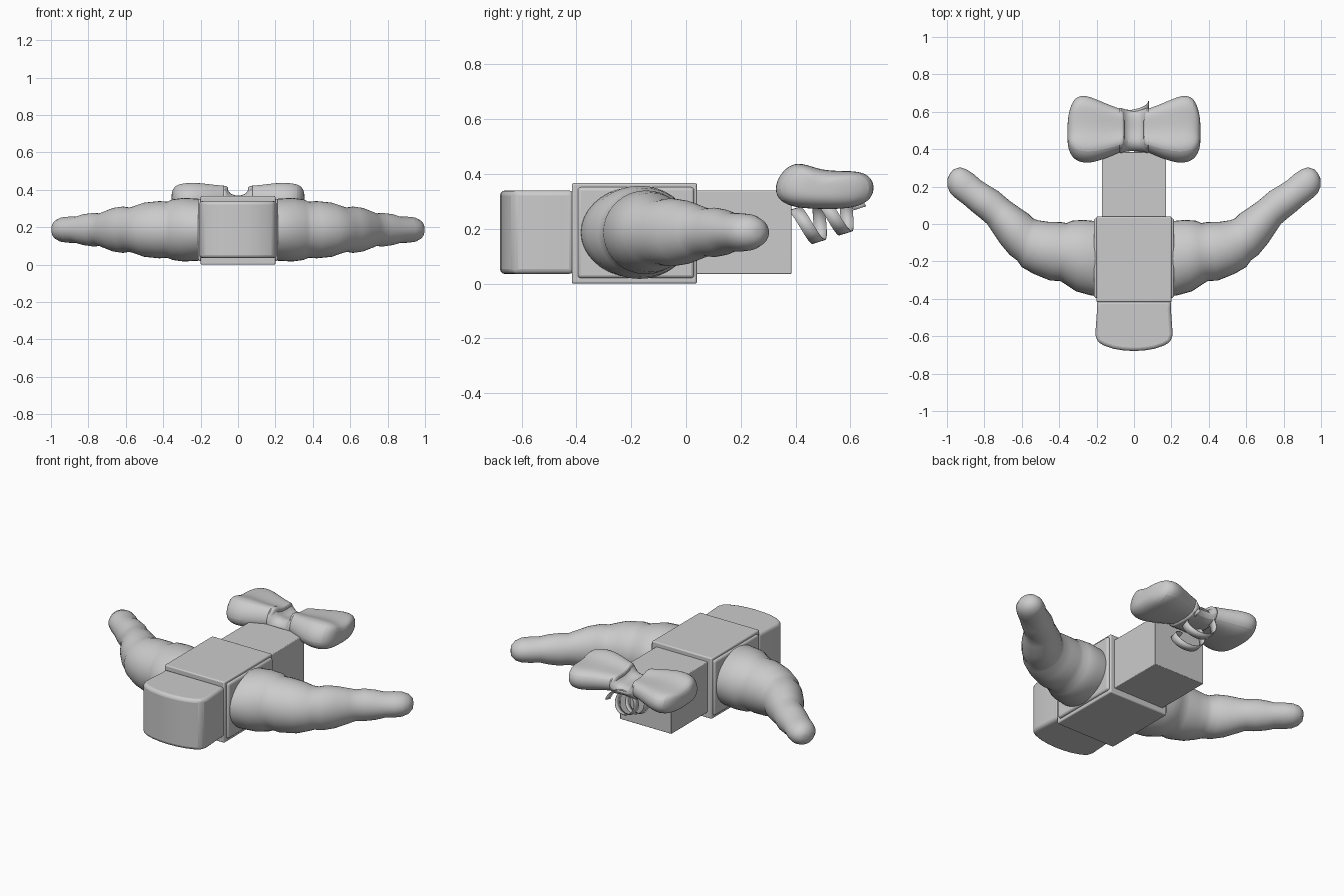
import bpy, bmesh, math
from mathutils import Vector


def finish(name, bm, bevel=0, subdiv=0, angle=40):
    bmesh.ops.recalc_face_normals(bm, faces=bm.faces)
    me = bpy.data.meshes.new(name)
    bm.to_mesh(me)
    bm.free()
    ob = bpy.data.objects.new(name, me)
    bpy.context.collection.objects.link(ob)
    if bevel:
        m = ob.modifiers.new("bevel", 'BEVEL')
        m.width, m.segments, m.limit_method = bevel, 3, 'ANGLE'
    if subdiv:
        m = ob.modifiers.new("subdivision", 'SUBSURF')
        m.levels = m.render_levels = subdiv
    bpy.ops.object.select_all(action='DESELECT')
    bpy.context.view_layer.objects.active = ob
    ob.select_set(True)
    bpy.ops.object.shade_smooth_by_angle(angle=math.radians(angle))
    return ob


def loft(name, rings, closed=True, caps=True, **kw):
    bm = bmesh.new()
    vs = [[bm.verts.new(p) for p in r] for r in rings]
    n = len(vs[0])
    for a, b in zip(vs, vs[1:]):
        for i in range(n if closed else n - 1):
            j = (i + 1) % n
            bm.faces.new((a[i], a[j], b[j], b[i]))
    if caps:
        bm.faces.new(vs[0])
        bm.faces.new(vs[-1])
    return finish(name, bm, **kw)


def box(name, x, y0, y1, z0, z1, bevel):
    pts = [(-x, y0), (x, y0), (x, y1), (-x, y1)]
    return loft(name, [[(a, b, z) for a, b in pts] for z in (z0, z1)], bevel=bevel)


# Central body with slightly proud side panels, and rear block
box("body", 0.2, -0.417, 0.04, 0.0, 0.367, 0.007)
box("side_panels", 0.214, -0.395, 0.03, 0.02, 0.352, 0.012)
box("rear_block", 0.172, 0.03, 0.385, 0.035, 0.34, 0.004)

# Rounded front block, extruded from its plan outline
half = [(0.2, -0.41), (0.197, -0.45), (0.207, -0.59), (0.195, -0.63),
        (0.16, -0.65), (0.11, -0.667), (0.055, -0.676)]
plan = half + [(0, -0.679)] + [(-x, y) for x, y in reversed(half)]
loft("front_block", [[(x, y, z) for x, y in plan] for z in (0.035, 0.34)],
     bevel=0.018)

# Lumpy curved arms: front edge point, rear edge point, half height of each ring
arm = [(0.18, -0.388, 0.17, 0.01, 0.155), (0.23, -0.382, 0.20, 0.015, 0.166),
       (0.31, -0.36, 0.27, 0.022, 0.17), (0.37, -0.32, 0.33, 0.018, 0.162),
       (0.395, -0.305, 0.36, 0.005, 0.15), (0.45, -0.302, 0.39, 0.01, 0.153),
       (0.54, -0.265, 0.46, 0.012, 0.145), (0.60, -0.23, 0.515, 0.02, 0.125),
       (0.625, -0.195, 0.54, 0.03, 0.119), (0.665, -0.165, 0.565, 0.055, 0.124),
       (0.715, -0.105, 0.61, 0.085, 0.117), (0.765, -0.03, 0.66, 0.12, 0.097),
       (0.785, 0.0, 0.69, 0.145, 0.087), (0.82, 0.03, 0.725, 0.175, 0.09),
       (0.87, 0.07, 0.775, 0.205, 0.083), (0.91, 0.105, 0.815, 0.23, 0.07),
       (0.95, 0.135, 0.855, 0.265, 0.07), (0.982, 0.165, 0.895, 0.292, 0.066),
       (0.998, 0.2, 0.93, 0.303, 0.053), (0.998, 0.24, 0.965, 0.292, 0.03),
       (0.99, 0.258, 0.98, 0.275, 0.01)]

# Bow lobe profile (y, z fractions), and sections (x, y0, y1, z0, z1)
bean = [(0, .42), (.05, .75), (.18, 1), (.32, .97), (.47, .84), (.68, .82),
        (.86, .82), (.97, .68), (1, .42), (.94, .15), (.75, 0), (.45, 0),
        (.2, .03), (.05, .17)]
lobe = [(0.05, .39, .61, .30, .422), (0.065, .385, .615, .297, .424),
        (0.13, .355, .64, .29, .43), (0.20, .328, .67, .277, .440),
        (0.26, .318, .695, .27, .442), (0.32, .335, .685, .275, .435),
        (0.35, .39, .60, .30, .41), (0.356, .44, .53, .33, .37)]


def bean_ring(x, y0, y1, z0, z1):
    return [(x, y0 + u * (y1 - y0), z0 + v * (z1 - z0)) for u, v in bean]


for s, side in ((1, "right"), (-1, "left")):
    rings = []
    for x0, y0, x1, y1, h in arm:
        c = Vector(((x0 + x1) / 2 * s, (y0 + y1) / 2, 0.187))
        d = Vector(((x1 - x0) / 2 * s, (y1 - y0) / 2, 0))
        rings.append([c + d * math.cos(t) + Vector((0, 0, h * math.sin(t)))
                      for t in (i * math.tau / 36 for i in range(36))])
    loft(side + "_arm", rings, angle=60)
    loft(side + "_bow_lobe", [bean_ring(x * s, *r) for x, *r in lobe], subdiv=2)

# Bow knot: a waisted strap whose flared rims wrap the lobes
knot = [(.085, .372, .628, .285, .43), (.07, .375, .625, .285, .428),
        (.055, .38, .62, .285, .40), (.035, .385, .612, .288, .375)]
sections = ([(-x, *r) for x, *r in knot] + [(0, .387, .608, .29, .37)]
            + knot[::-1])
loft("bow_knot", [bean_ring(*k) for k in sections], subdiv=1)

# Wide ribbon spring between rear block and bow
start, end = Vector((0, 0.415, 0.205)), Vector((0, 0.635, 0.275))
axis = (end - start).normalized()
up = Vector((1, 0, 0)).cross(axis)
strip = []
for i in range(73):
    f = i / 72
    t = f * 2.25 * math.tau
    c = start.lerp(end, f) + Vector((0.078 * math.sin(t), 0, 0)) + up * 0.07 * math.cos(t)
    strip.append([c - axis * 0.024, c + axis * 0.024])
spring = loft("ribbon_spring", strip, closed=False, caps=False)
m = spring.modifiers.new("thickness", 'SOLIDIFY')
m.thickness, m.offset = 0.004, 0
